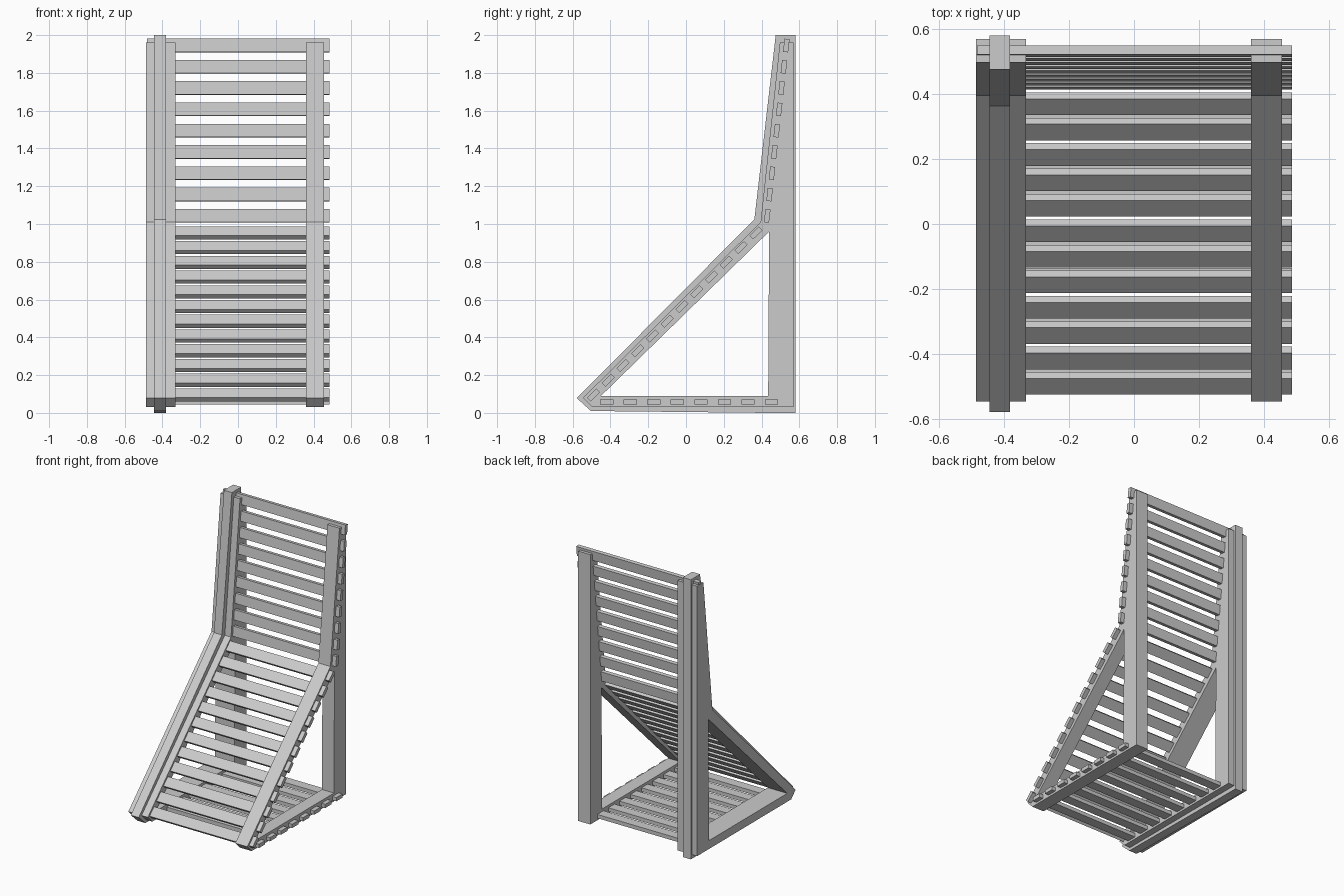
import bpy
import bmesh
import math
from mathutils import Vector

if "Cube" in bpy.data.objects:
    bpy.data.objects.remove(bpy.data.objects["Cube"], do_unlink=True)

wood = bpy.data.materials.new("pale_grey")
wood.use_nodes = True
wood.diffuse_color = (0.6, 0.6, 0.6, 1)
wood.node_tree.nodes["Principled BSDF"].inputs["Base Color"].default_value = (0.6, 0.6, 0.6, 1)


def finish(name, bm):
    bmesh.ops.recalc_face_normals(bm, faces=bm.faces)
    mesh = bpy.data.meshes.new(name)
    bm.to_mesh(mesh)
    bm.free()
    mesh.materials.append(wood)
    obj = bpy.data.objects.new(name, mesh)
    bpy.context.collection.objects.link(obj)
    return obj


def prism(name, profile, x0, x1):
    """Extrude a side profile (y, z) across x."""
    bm = bmesh.new()
    face = bm.faces.new([bm.verts.new((x0, y, z)) for y, z in profile])
    out = bmesh.ops.extrude_face_region(bm, geom=[face])
    verts = [v for v in out["geom"] if isinstance(v, bmesh.types.BMVert)]
    bmesh.ops.translate(bm, verts=verts, vec=(x1 - x0, 0, 0))
    finish(name, bm)


def side_frame(name, x0, x1, front, bend, top, rear, foot, base):
    """Sloping rail, rear post and base rail around a triangular opening."""
    hole_front, hole_top, hole_rear = (-0.45, 0.09), (0.44, 0.96), (0.435, 0.09)
    heel = (hole_rear[0], base)
    prism(name + "_sloping_rail", [front, bend, hole_top, hole_front], x0, x1)
    prism(name + "_rear_post",
          [bend, top, (rear, top[1]), (rear, base), heel, hole_rear, hole_top], x0, x1)
    prism(name + "_base_rail", [front, hole_front, hole_rear, heel, foot], x0, x1)


def slat_row(name, start, end, count, length, thickness):
    """Row of slats spaced from start to end (y, z), lying along that line."""
    a, b = Vector((0, *start)), Vector((0, *end))
    along = (b - a).normalized()
    across = Vector((0, -along.z, along.y))
    u, v = along * length / 2, across * thickness / 2
    for i in range(count):
        c = a.lerp(b, i / (count - 1))
        corners = [c - u - v, c + u - v, c + u + v, c - u + v]
        prism(f"{name}_{i + 1}", [(p.y, p.z) for p in corners], -0.483, 0.485)


# Slim frames on both sides, with a larger frame sandwiched on the right
slim = dict(front=(-0.545, 0.08), bend=(0.395, 1.01), top=(0.497, 1.96),
            rear=0.568, foot=(-0.495, 0.03), base=0.03)
side_frame("left_frame", 0.36, 0.455, **slim)
side_frame("right_outer_frame", -0.486, -0.444, **slim)
side_frame("right_inner_frame", -0.381, -0.332, **slim)
side_frame("right_main_frame", -0.444, -0.381, front=(-0.578, 0.078), bend=(0.362, 1.025),
           top=(0.475, 2.0), rear=0.58, foot=(-0.503, 0.01), base=0.0)

# Slats of the slope, the upright back and the base
slat_row("slope_slat", (-0.49, 0.095), (0.37, 0.953), 12, 0.07, 0.028)
slat_row("back_slat", (0.43, 1.043), (0.531, 1.945), 9, 0.07, 0.027)
slat_row("base_slat", (-0.42, 0.058), (0.453, 0.058), 8, 0.07, 0.027)
